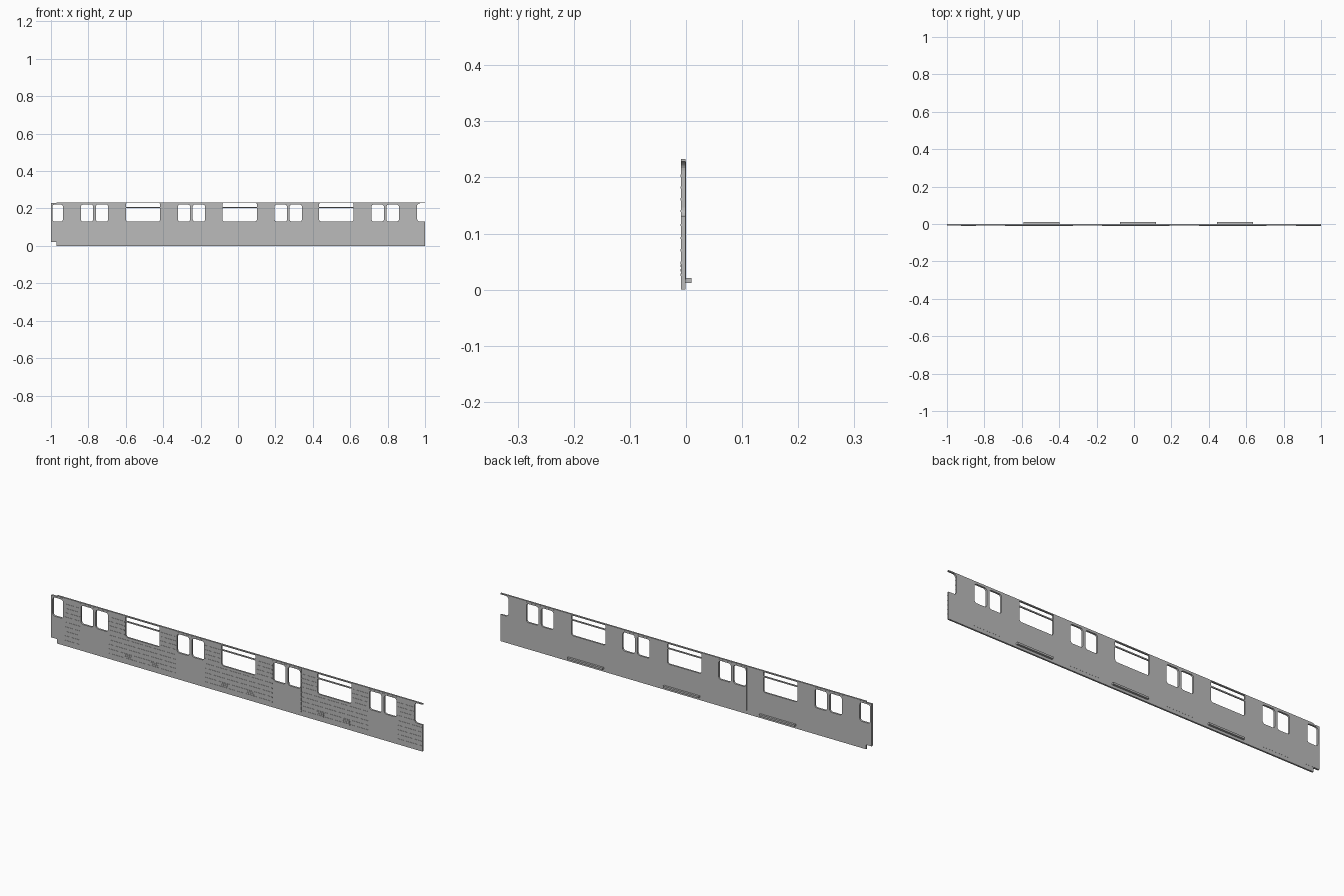
import bpy, bmesh, math
from mathutils import Matrix

cube = bpy.data.objects.get("Cube")
if cube:
    bpy.data.objects.remove(cube, do_unlink=True)

metal = bpy.data.materials.new("light grey metal")
metal.use_nodes = True
GREY = (0.5, 0.5, 0.5, 1)
metal.diffuse_color = GREY
metal.node_tree.nodes["Principled BSDF"].inputs["Base Color"].default_value = GREY

TOP = 0.233
DOORS = [-0.767 + 0.518 * k for k in range(4)]
WINDOWS = [-0.508 + 0.517 * k for k in range(3)]
DOOR_HALF, WIN_HALF = 0.078, 0.092
DOOR_Z = (0.018, 0.227)
SILL = 0.13


def arc(cx, cz, r, start, steps=5):
    """Quarter circle, counter-clockwise from the start angle in degrees."""
    angles = [math.radians(start + 90 * i / steps) for i in range(steps + 1)]
    return [(cx + r * math.cos(a), cz + r * math.sin(a)) for a in angles]


def rounded(x0, x1, z0, z1, r=0.012, r_top=None):
    t = r if r_top is None else r_top
    return (arc(x1 - t, z1 - t, t, 0) + arc(x0 + t, z1 - t, t, 90)
            + arc(x0 + r, z0 + r, r, 180) + arc(x1 - r, z0 + r, r, 270))


def rect(x0, x1, z0, z1):
    return [(x0, z0), (x1, z0), (x1, z1), (x0, z1)]


def plate(name, loops, y0, y1):
    """Upright sheet: the first loop is the outline, the others are openings."""
    curve = bpy.data.curves.new(name, 'CURVE')
    curve.dimensions = '2D'
    curve.fill_mode = 'BOTH'
    curve.extrude = (y1 - y0) / 2
    for pts in loops:
        sp = curve.splines.new('POLY')
        sp.points.add(len(pts) - 1)
        for p, (x, z) in zip(sp.points, pts):
            p.co = (x, z, 0, 1)
        sp.use_cyclic_u = True
    tmp = bpy.data.objects.new(name + " outline", curve)
    bpy.context.collection.objects.link(tmp)
    dg = bpy.context.evaluated_depsgraph_get()
    mesh = bpy.data.meshes.new_from_object(tmp.evaluated_get(dg))
    bpy.data.objects.remove(tmp, do_unlink=True)
    mesh.transform(Matrix.Translation((0, (y0 + y1) / 2, 0)) @ Matrix.Rotation(math.pi / 2, 4, 'X'))
    return finish(name, mesh)


def boxes(name, spans):
    """Several boxes in one object, each given as x0, x1, y0, y1, z0, z1."""
    bm = bmesh.new()
    for x0, x1, y0, y1, z0, z1 in spans:
        place = Matrix.Translation(((x0 + x1) / 2, (y0 + y1) / 2, (z0 + z1) / 2))
        size = Matrix.Diagonal((x1 - x0, y1 - y0, z1 - z0, 1))
        bmesh.ops.create_cube(bm, size=1, matrix=place @ size)
    mesh = bpy.data.meshes.new(name)
    bm.to_mesh(mesh)
    bm.free()
    return finish(name, mesh)


def finish(name, mesh):
    mesh.name = name
    mesh.shade_flat()
    mesh.materials.clear()
    mesh.materials.append(metal)
    ob = bpy.data.objects.new(name, mesh)
    bpy.context.collection.objects.link(ob)
    return ob


# Main wall, with a rounded notch at the left end and a step for the end panel
END_X, STEP_X, NOTCH_X, R = -0.925, -0.97, 0.957, 0.016
NOTCH_TOP = 0.228
notch = (arc(NOTCH_X + R, SILL + R, R, 180) [::-1]
         + arc(NOTCH_X + R, NOTCH_TOP - R, R, 90)[::-1])
outline = [(STEP_X, 0), (1, 0), (1, SILL)] + notch + [
    (1, NOTCH_TOP), (1, TOP), (STEP_X, TOP), (STEP_X, NOTCH_TOP),
    (END_X, NOTCH_TOP), (END_X, 0.022), (STEP_X, 0.022)]
loops = [outline]
loops += [rect(c - DOOR_HALF, c + DOOR_HALF, *DOOR_Z) for c in DOORS]
loops += [rounded(c - WIN_HALF, c + WIN_HALF, SILL, NOTCH_TOP, r_top=0.004) for c in WINDOWS]
plate("side_wall", loops, -0.0085, -0.0005)

# Doors, each with two rounded windows
for i, c in enumerate(DOORS):
    panes = [rounded(c + s - 0.033, c + s + 0.033, SILL, 0.221) for s in (-0.04, 0.04)]
    plate(f"door_{i + 1}", [rect(c - DOOR_HALF, c + DOOR_HALF, *DOOR_Z)] + panes, -0.0092, 0)

# Panel at the right end
plate("end_panel", [rect(-1, END_X, 0.022, NOTCH_TOP),
                    rounded(-0.992, -0.936, SILL, 0.221)], -0.0092, 0)

# Crossbars in the wide windows
boxes("window_crossbars", [(c - WIN_HALF, c + WIN_HALF, -0.007, -0.002, 0.202, 0.208)
                           for c in WINDOWS])

# Thin ribs along the wall between the doors
edges = [END_X] + [c + s * DOOR_HALF for c in DOORS for s in (-1, 1)] + [1]
lower = list(zip(edges[::2], edges[1::2]))
upper = [lower[0], (lower[-1][0], NOTCH_X)]
for (a, b), c in zip(lower[1:-1], WINDOWS):
    upper += [(a, c - WIN_HALF - 0.004), (c + WIN_HALF + 0.004, b)]
ribs = []
for rows, spans in (((0.026, 0.048, 0.07, 0.092, 0.115), lower),
                    ((0.14, 0.161, 0.182, 0.203), upper)):
    ribs += [(a, b, -0.0096, -0.008, z - 0.002, z + 0.002) for z in rows for a, b in spans]
boxes("wall_ribs", ribs)

# Small slatted vents low on the wall
vents = []
for c in WINDOWS:
    for x in (c - 0.075, c + 0.065):
        vents += [(x - 0.018, x + 0.018, -0.0102, -0.008, z, z + 0.005)
                  for z in (0.024, 0.032, 0.04)]
boxes("vents", vents)

# Heater boxes on the inner face
boxes("inner_boxes", [(c - 0.083, c + 0.109, -0.001, 0.0095, 0.012, 0.021) for c in WINDOWS])
